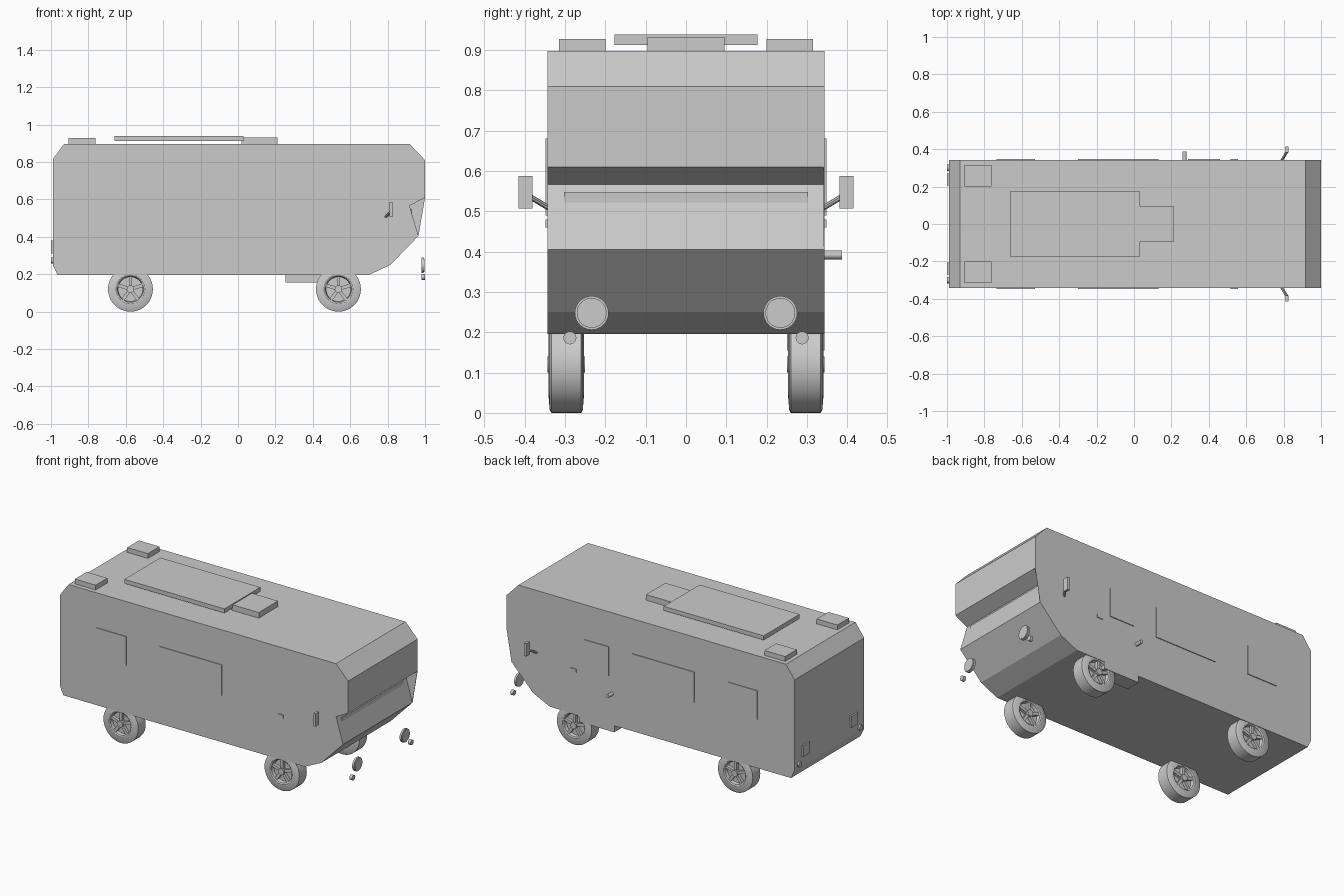
import bpy, bmesh, math
from mathutils import Vector, Matrix

if "Cube" in bpy.data.objects:
    bpy.data.objects.remove(bpy.data.objects["Cube"], do_unlink=True)

grey = bpy.data.materials.new("plain_grey")
grey.use_nodes = True
colour = (0.6, 0.6, 0.6, 1)
grey.diffuse_color = colour
grey.node_tree.nodes["Principled BSDF"].inputs["Base Color"].default_value = colour


def finish(name, bm, smooth=False):
    bmesh.ops.recalc_face_normals(bm, faces=bm.faces)
    mesh = bpy.data.meshes.new(name)
    bm.to_mesh(mesh)
    bm.free()
    mesh.materials.append(grey)
    obj = bpy.data.objects.new(name, mesh)
    bpy.context.collection.objects.link(obj)
    if smooth:
        bpy.ops.object.select_all(action='DESELECT')
        obj.select_set(True)
        bpy.context.view_layer.objects.active = obj
        bpy.ops.object.shade_smooth_by_angle(angle=math.radians(30))
    return obj


def add_box(bm, x, y, z, turn=None):
    lo, hi = Vector((x[0], y[0], z[0])), Vector((x[1], y[1], z[1]))
    m = Matrix.Translation((lo + hi) / 2) @ Matrix.Diagonal((*(hi - lo), 1))
    bmesh.ops.create_cube(bm, size=1, matrix=turn @ m if turn else m)


def box(name, x, y, z):
    bm = bmesh.new()
    add_box(bm, x, sorted(y), z)
    return finish(name, bm)


def prism(name, outline, y0, y1):
    """Extrude an (x, z) outline across the width."""
    bm = bmesh.new()
    face = bm.faces.new([bm.verts.new((x, y0, z)) for x, z in outline])
    new = bmesh.ops.extrude_face_region(bm, geom=[face])["geom"]
    bmesh.ops.translate(bm, vec=(0, y1 - y0, 0),
                        verts=[v for v in new if isinstance(v, bmesh.types.BMVert)])
    return finish(name, bm)


def rod(name, start, end, radius, sides=24):
    bm = bmesh.new()
    a, b = Vector(start), Vector(end)
    m = Matrix.Translation((a + b) / 2) @ (b - a).to_track_quat('Z', 'Y').to_matrix().to_4x4()
    bmesh.ops.create_cone(bm, cap_ends=True, segments=sides, radius1=radius,
                          radius2=radius, depth=(b - a).length, matrix=m)
    return finish(name, bm, True)


def wheel(name, x, y):
    # Lathed tyre and recessed rim
    bm = bmesh.new()
    half = [(0.12, 0.037), (0.113, 0.041), (0.077, 0.044), (0.07, 0.04), (0.066, 0.02), (0, 0.02)]
    path = [(r, -w) for r, w in reversed(half)] + half
    verts = [bm.verts.new((r, w, 0)) for r, w in path]
    edges = [bm.edges.new(pair) for pair in zip(verts, verts[1:])]
    bmesh.ops.spin(bm, geom=verts + edges, axis=(0, 1, 0), cent=(0, 0, 0),
                   angle=math.tau, steps=40)
    bmesh.ops.remove_doubles(bm, verts=bm.verts, dist=0.0001)
    # Spokes and hub
    for i in range(5):
        add_box(bm, (-0.009, 0.009), (-0.038, 0.038), (0.01, 0.069),
                Matrix.Rotation(math.tau * i / 5, 4, 'Y'))
    bmesh.ops.create_cone(bm, cap_ends=True, segments=20, radius1=0.02, radius2=0.02,
                          depth=0.094, matrix=Matrix.Rotation(math.pi / 2, 4, 'X'))
    finish(name, bm, True).location = (x, y, 0.12)


# Body shell with recessed windscreen
W = 0.343
brow, notch, nose = (1.0, 0.61), (0.917, 0.566), (0.965, 0.405)
prism("body", [(-0.965, 0.196), (0.70, 0.196), (0.815, 0.25), nose, notch, brow,
               (1.0, 0.81), (0.917, 0.897), (-0.93, 0.897), (-0.99, 0.815), (-0.99, 0.25)], -W, W)
prism("windscreen_side_panel", [nose, notch, brow], W - 0.002, W)
box("windscreen", (0.90, 0.93), (-0.302, 0.302), (0.42, 0.548))

# Roof equipment
box("roof_panel", (-0.66, 0.03), (-0.177, 0.177), (0.912, 0.938))
box("roof_vent", (0.02, 0.21), (-0.095, 0.095), (0.89, 0.932))

# Parts repeated on both sides
for side, s in (("left", 1), ("right", -1)):
    box(f"roof_hatch_{side}", (-0.905, -0.762), (s * 0.2, s * 0.315), (0.89, 0.927))
    box(f"rear_window_{side}", (-0.735, -0.53), (s * 0.34, s * 0.348), (0.5, 0.68))
    box(f"middle_window_{side}", (-0.3, 0.13), (s * 0.34, s * 0.348), (0.49, 0.68))
    box(f"door_handle_{side}", (0.515, 0.555), (s * 0.34, s * 0.348), (0.46, 0.48))
    wheel(f"rear_wheel_{side}", -0.575, s * 0.297)
    wheel(f"front_wheel_{side}", 0.537, s * 0.297)
    rod(f"mirror_arm_{side}", (0.79, s * 0.34, 0.508), (0.817, s * 0.385, 0.535), 0.007, 8)
    box(f"mirror_{side}", (0.811, 0.827), (s * 0.381, s * 0.415), (0.507, 0.587))
    rod(f"headlight_{side}", (0.981, s * 0.234, 0.248), (0.993, s * 0.234, 0.248), 0.042, 32)
    rod(f"headlight_lens_{side}", (0.985, s * 0.234, 0.248), (0.997, s * 0.234, 0.248), 0.037, 32)
    rod(f"fog_light_{side}", (0.982, s * 0.288, 0.186), (1.0, s * 0.288, 0.186), 0.016)
    box(f"tail_light_{side}", (-1.0, -0.985), (s * 0.205, s * 0.27), (0.31, 0.38))
    rod(f"rear_marker_{side}", (-1.0, s * 0.3, 0.273), (-0.985, s * 0.3, 0.273), 0.017)

# Parts on one side only
box("front_window", (0.29, 0.46), (0.34, 0.348), (0.5, 0.68))
box("entry_step", (0.255, 0.5), (0.25, W), (0.155, 0.2))
rod("side_pipe", (0.27, 0.33, 0.392), (0.27, 0.387, 0.392), 0.011, 16)
